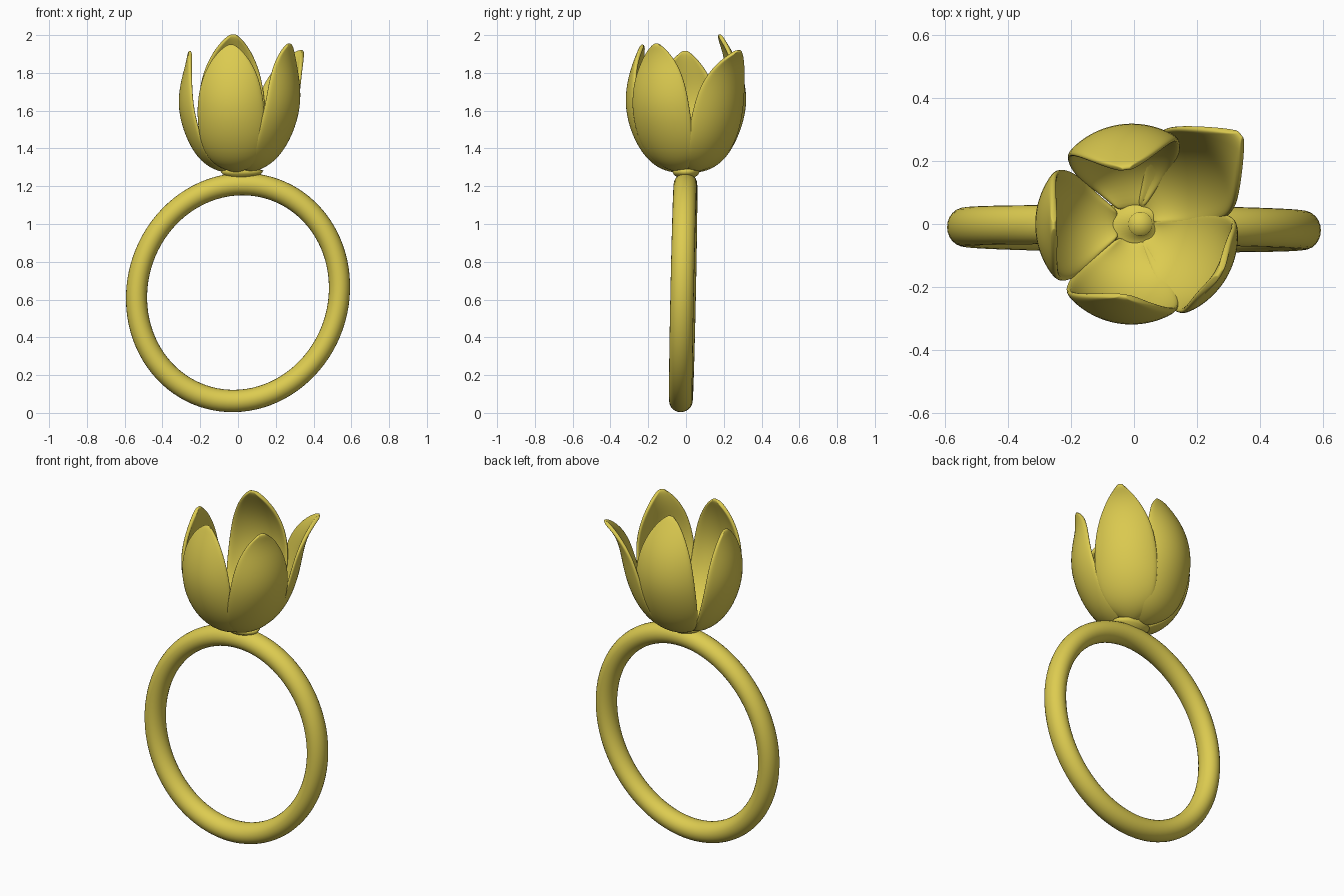
import bpy, bmesh
from math import sin, cos, tau, radians

if "Cube" in bpy.data.objects:
    bpy.data.objects.remove(bpy.data.objects["Cube"])

gold = bpy.data.materials.new("gold")
gold.diffuse_color = (0.72, 0.60, 0.08, 1)
gold.use_nodes = True
gold.node_tree.nodes["Principled BSDF"].inputs["Base Color"].default_value = gold.diffuse_color


def make_object(name, bm):
    bmesh.ops.recalc_face_normals(bm, faces=bm.faces)
    for f in bm.faces:
        f.smooth = True
    me = bpy.data.meshes.new(name)
    bm.to_mesh(me)
    bm.free()
    ob = bpy.data.objects.new(name, me)
    ob.data.materials.append(gold)
    bpy.context.collection.objects.link(ob)
    return ob


def grid(bm, rows, close_u=False, close_v=False):
    vs = [[bm.verts.new(p) for p in row] for row in rows]
    n, m = len(vs), len(vs[0])
    for i in range(n if close_u else n - 1):
        for j in range(m if close_v else m - 1):
            a, b = (i + 1) % n, (j + 1) % m
            bm.faces.new((vs[i][j], vs[a][j], vs[a][b], vs[i][b]))
    return vs


# Finger band: slightly oval hoop, leaning a little
bm = bmesh.new()
rows = []
for i in range(96):
    a = tau * i / 96
    row = []
    for j in range(24):
        b = tau * j / 24
        x = (0.537 + 0.056 * cos(b)) * cos(a)
        z = (0.574 + 0.059 * cos(b)) * sin(a)
        y = 0.062 * sin(b) - 0.015 + 0.021 * z - 0.01 * x
        row.append((x + 0.033 * z, y, z + 0.637 + 0.015 * x))
    rows.append(row)
grid(bm, rows, True, True)
make_object("finger_band", bm)

# Flower base and small centre stub, turned profile flattened front to back
bm = bmesh.new()
profile = [(0.001, 1.225), (0.05, 1.235), (0.10, 1.262), (0.115, 1.282),
           (0.09, 1.292), (0.04, 1.295), (0.038, 1.31), (0.001, 1.312)]
grid(bm, [[(0.02 + r * cos(tau * k / 32),
            r * sin(tau * k / 32) * (0.65 if r > 0.045 else 1), z)
           for k in range(32)] for r, z in profile], False, True)
bmesh.ops.remove_doubles(bm, verts=bm.verts, dist=0.002)
make_object("flower_base", bm)

# Petals: shared lower bowl, individual upper profile
LOWER = [(0.05, 1.268, 0.045), (0.13, 1.285, 0.10), (0.215, 1.345, 0.155)]
WIDTHS = [0.19, 0.195, 0.168, 0.118, 0.062, 0.012]


def petal(name, azimuth, upper, scale=1.0, cup=0.27):
    a = radians(azimuth)
    rows = []
    for r, z, w in LOWER + [(r, z, w) for (r, z), w in zip(upper, WIDTHS)]:
        row = []
        for k in range(-4, 5):
            s = w * scale * k / 4
            phi = s / cup * 1.05
            out = r - cup * (1 - cos(phi)) * min(1, r / 0.2)
            side = cup * sin(phi)
            lift = 0.02 * (k / 4) ** 2 if z < 1.4 else 0
            row.append((out * cos(a) - side * sin(a),
                        out * sin(a) + side * cos(a), z + lift))
        rows.append(row)
    bm = bmesh.new()
    grid(bm, rows)
    ob = make_object(name, bm)
    # outward-facing shell thickened towards the inside
    mid = ob.data.polygons[len(ob.data.polygons) // 2]
    if mid.normal.x * cos(a) + mid.normal.y * sin(a) < 0:
        ob.data.flip_normals()
    sol = ob.modifiers.new("thickness", "SOLIDIFY")
    sol.thickness = 0.022
    sol.offset = -1
    sub = ob.modifiers.new("smooth", "SUBSURF")
    sub.levels = sub.render_levels = 2


petal("front_petal", -99, [(0.29, 1.47), (0.328, 1.62), (0.315, 1.75),
                           (0.285, 1.85), (0.255, 1.92), (0.24, 1.955)], 1.02)
petal("front_right_petal", -30, [(0.295, 1.47), (0.345, 1.62), (0.34, 1.75),
                                 (0.32, 1.85), (0.318, 1.92), (0.325, 1.955)], 0.98)
petal("back_right_petal", 40, [(0.29, 1.46), (0.335, 1.6), (0.355, 1.73),
                               (0.38, 1.82), (0.415, 1.88), (0.45, 1.912)], 0.96)
petal("back_petal", 98, [(0.285, 1.47), (0.33, 1.63), (0.31, 1.78),
                         (0.26, 1.89), (0.21, 1.97), (0.185, 2.01)], 1.02)
petal("left_petal", 181, [(0.28, 1.46), (0.32, 1.6), (0.312, 1.72),
                          (0.288, 1.81), (0.27, 1.88), (0.265, 1.92)])
